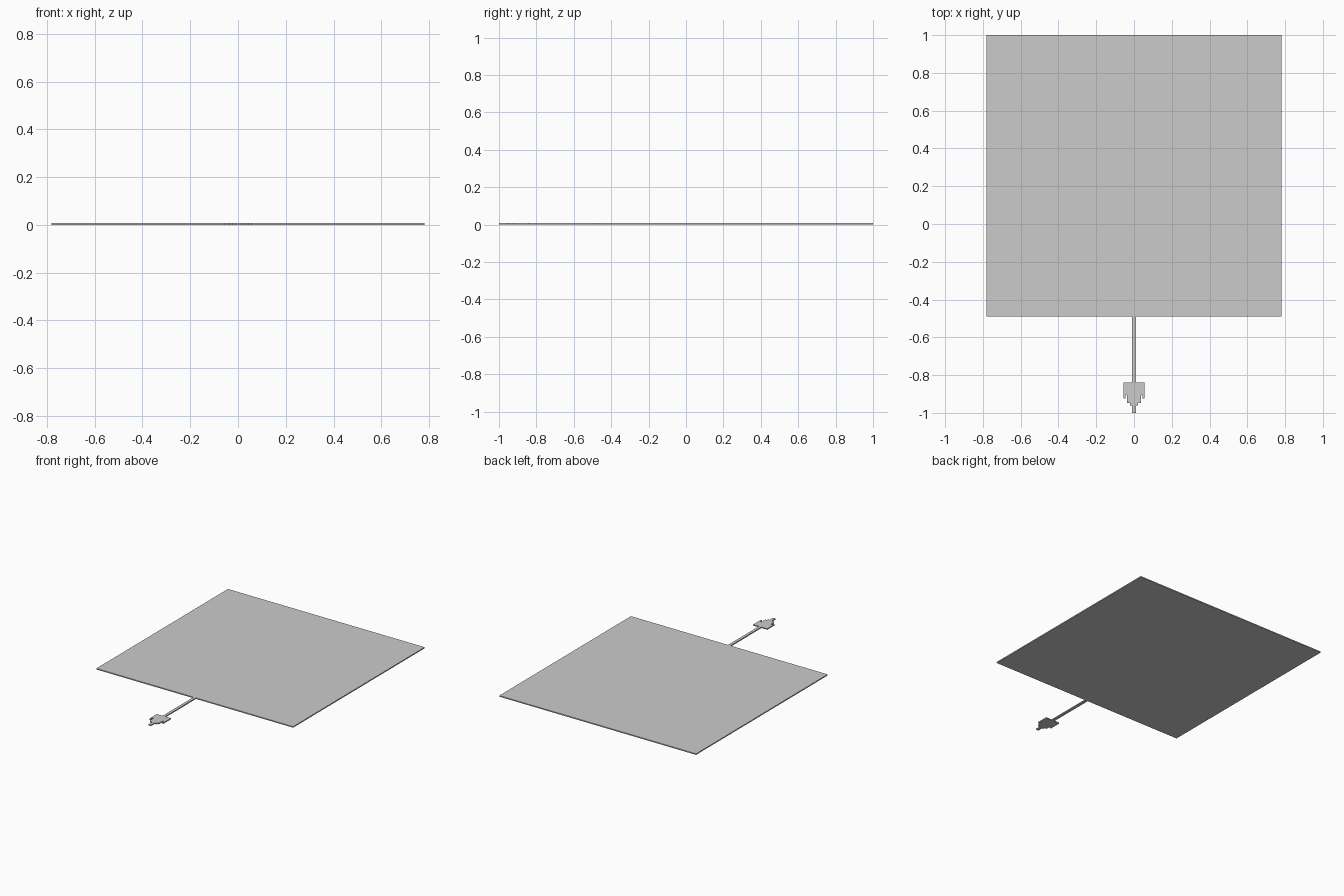
import bpy, bmesh

if "Cube" in bpy.data.objects:
    bpy.data.objects.remove(bpy.data.objects["Cube"])

THICK = 0.008


def slab(name, outline):
    """Extrude a flat outline up from the ground."""
    bm = bmesh.new()
    face = bm.faces.new([bm.verts.new((x, y, 0)) for x, y in outline])
    top = bmesh.ops.extrude_face_region(bm, geom=[face])["geom"]
    bmesh.ops.translate(bm, vec=(0, 0, THICK),
                        verts=[v for v in top if isinstance(v, bmesh.types.BMVert)])
    bmesh.ops.recalc_face_normals(bm, faces=bm.faces)
    mesh = bpy.data.meshes.new(name)
    bm.to_mesh(mesh)
    bm.free()
    obj = bpy.data.objects.new(name, mesh)
    bpy.context.collection.objects.link(obj)
    return obj


def mirrored(half):
    """Complete a right-hand half outline across x = 0."""
    return half + [(-x, y) for x, y in reversed(half)]


# Large flat panel
slab("panel", mirrored([(0.78, 1.0), (0.78, -0.49)]))

# Thin strip leading out from the panel
slab("stem", mirrored([(0.01, -0.49), (0.01, -0.84)]))

# Stepped arrow-like end piece with its narrow tip
slab("stepped_head", mirrored([
    (0.056, -0.84), (0.056, -0.925), (0.045, -0.925), (0.045, -0.905),
    (0.036, -0.905), (0.036, -0.948), (0.022, -0.948), (0.022, -0.96),
    (0.01, -0.96), (0.01, -1.0)]))
